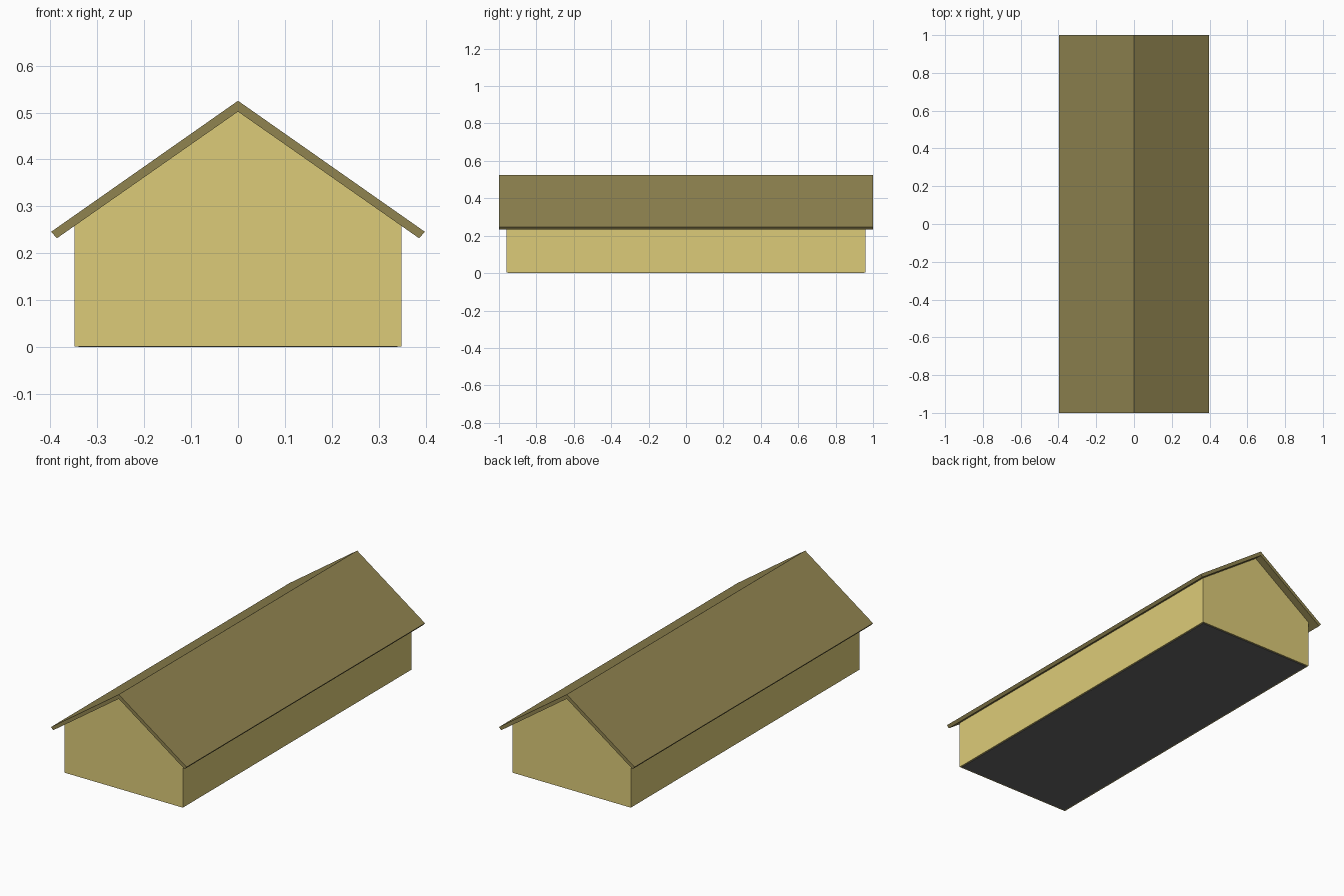
import bpy, bmesh

if "Cube" in bpy.data.objects:
    bpy.data.objects.remove(bpy.data.objects["Cube"])


def material(name, color):
    m = bpy.data.materials.new(name)
    m.diffuse_color = (*color, 1)
    m.use_nodes = True
    m.node_tree.nodes["Principled BSDF"].inputs["Base Color"].default_value = m.diffuse_color
    return m


def extrude_profile(name, right_half, half_length, mat):
    """Extrude a closed x-z outline along y, centred on y = 0."""
    bm = bmesh.new()
    face = bm.faces.new([bm.verts.new((x, -half_length, z)) for x, z in right_half])
    ext = bmesh.ops.extrude_face_region(bm, geom=[face])
    moved = [v for v in ext["geom"] if isinstance(v, bmesh.types.BMVert)]
    bmesh.ops.translate(bm, verts=moved, vec=(0, 2 * half_length, 0))
    bmesh.ops.recalc_face_normals(bm, faces=bm.faces)
    mesh = bpy.data.meshes.new(name)
    bm.to_mesh(mesh)
    bm.free()
    mesh.materials.append(mat)
    ob = bpy.data.objects.new(name, mesh)
    bpy.context.collection.objects.link(ob)
    return ob


wall_mat = material("wall_yellow", (0.72, 0.60, 0.19))
roof_mat = material("roof_olive", (0.28, 0.23, 0.08))
floor_mat = material("floor_grey", (0.13, 0.13, 0.13))

# Gabled walls
W, EAVE, PEAK = 0.348, 0.259, 0.502
extrude_profile("gabled_walls",
                [(-W, 0.002), (W, 0.002), (W, EAVE), (0, PEAK), (-W, EAVE)],
                0.96, wall_mat)

# Overhanging roof: one folded sheet with square-cut eaves
roof_right = [(0, 0.525), (0.398, 0.246), (0.386, 0.232)]
roof_left = [(-x, z) for x, z in reversed(roof_right[1:])]
extrude_profile("roof", roof_right + [(0, PEAK)] + roof_left, 1.0, roof_mat)

# Dark floor panel, slightly inset from the walls
F = W - 0.008
extrude_profile("floor", [(-F, 0), (F, 0), (F, 0.01), (-F, 0.01)], 0.952, floor_mat)
